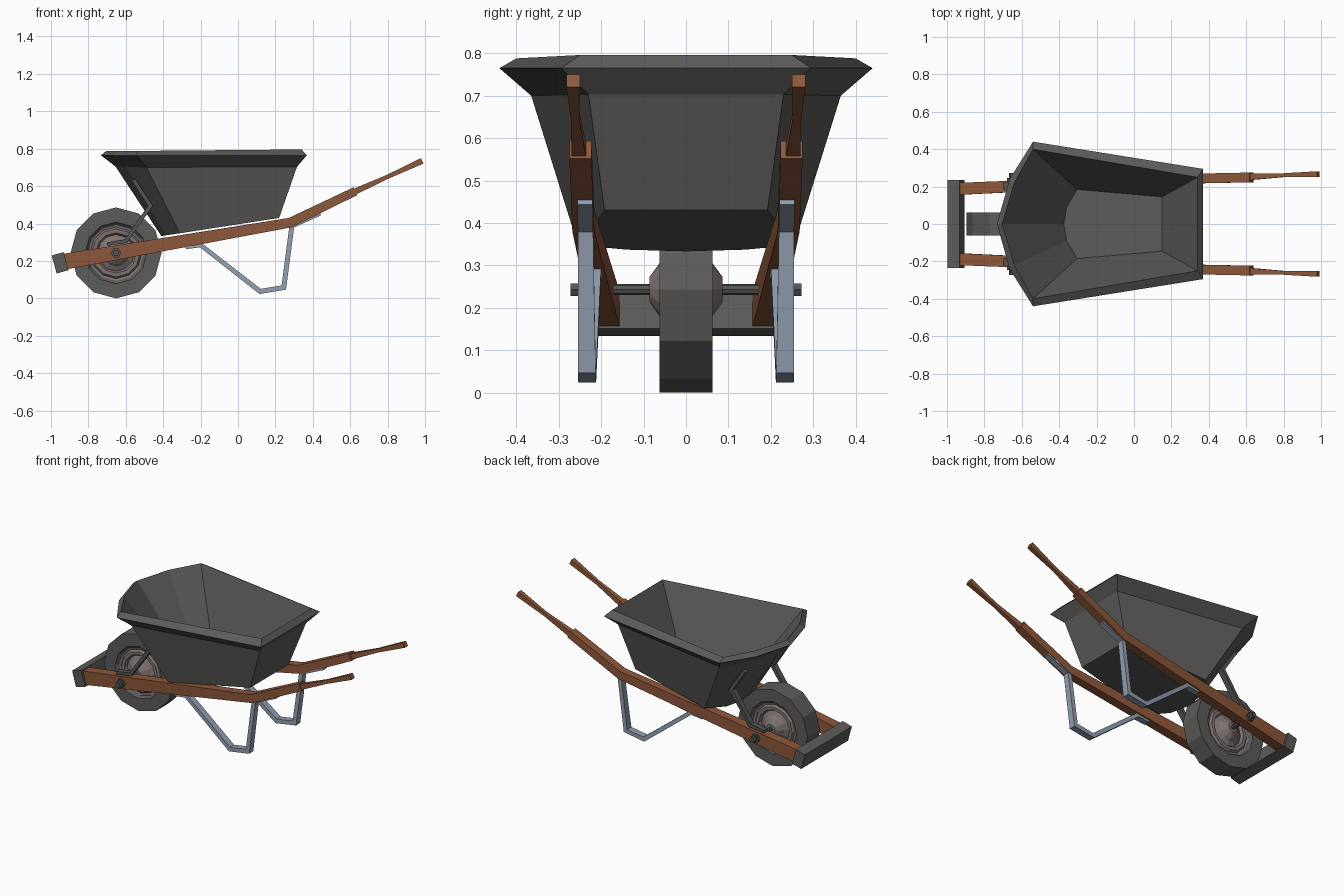
import bpy, bmesh, math
from mathutils import Vector

if "Cube" in bpy.data.objects:
    bpy.data.objects.remove(bpy.data.objects["Cube"])


def material(name, rgb):
    m = bpy.data.materials.new(name)
    m.diffuse_color = (*rgb, 1)
    m.use_nodes = True
    m.node_tree.nodes["Principled BSDF"].inputs["Base Color"].default_value = m.diffuse_color
    return m


GREY = material("dark grey tub", (0.108, 0.105, 0.102))
RUBBER = material("tyre rubber", (0.108, 0.106, 0.104))
DARK = material("dark iron", (0.09, 0.09, 0.09))
WOOD = material("brown wood", (0.27, 0.098, 0.043))
STEEL = material("blue grey steel", (0.29, 0.35, 0.44))
HUB = material("warm grey wheel rim", (0.21, 0.175, 0.165))


def finish(name, bm, mat):
    bmesh.ops.recalc_face_normals(bm, faces=bm.faces)
    me = bpy.data.meshes.new(name)
    bm.to_mesh(me)
    bm.free()
    me.materials.append(mat)
    ob = bpy.data.objects.new(name, me)
    bpy.context.collection.objects.link(ob)
    return ob


def loft(bm, rings, cap_start=True, cap_end=True):
    """Skin a list of equal closed rings of points."""
    vs = [[bm.verts.new(p) for p in r] for r in rings]
    n = len(vs[0])
    for a, b in zip(vs, vs[1:]):
        for i in range(n):
            j = (i + 1) % n
            bm.faces.new((a[i], a[j], b[j], b[i]))
    if cap_start:
        bm.faces.new(vs[0])
    if cap_end:
        bm.faces.new(vs[-1])


def bar(name, path, mat, side):
    """Mitred rectangular bar; path points are (x, y, z, width, height)."""
    rings = []
    for i, (x, y, z, w, h) in enumerate(path):
        dirs = []
        for a, b in ((i - 1, i), (i, i + 1)):
            if a >= 0 and b < len(path):
                dirs.append(Vector((path[b][0] - path[a][0], path[b][2] - path[a][2])).normalized())
        t = sum(dirs, Vector((0, 0))).normalized()
        k = h / 2 / max(t.dot(dirs[0]), 0.5)
        nx, nz = -t.y * k, t.x * k
        rings.append([(x + s * nx, side * (y + q * w / 2), z + s * nz)
                      for s, q in ((1, 1), (1, -1), (-1, -1), (-1, 1))])
    bm = bmesh.new()
    loft(bm, rings)
    return finish(name, bm, mat)


def lathe(name, profile, sides, centre, mat, closed=False, turn=0.0):
    """Revolve (radius, y) profile about the y axis."""
    rings = [[(centre[0] + r * math.sin(turn + 2 * math.pi * i / sides), y,
               centre[1] + r * math.cos(turn + 2 * math.pi * i / sides))
              for i in range(sides)] for r, y in profile]
    bm = bmesh.new()
    if closed:
        loft(bm, rings + rings[:1], False, False)
        bmesh.ops.remove_doubles(bm, verts=bm.verts, dist=1e-5)
    else:
        loft(bm, rings)
    return finish(name, bm, mat)


# Tub: half rings (front centre, front side, front corner, back corner), mirrored
tub_rings = [
    [(-.41, 0, .333), (-.385, .14, .337), (-.31, .255, .348), (.22, .192, .43)],   # underside
    [(-.655, 0, .705), (-.60, .20, .703), (-.49, .365, .70), (.315, .23, .703)],   # below lip
    [(-.733, 0, .765), (-.665, .24, .765), (-.54, .44, .765), (.368, .295, .765)], # lip edge
    [(-.705, 0, .787), (-.64, .22, .788), (-.54, .40, .788), (.34, .25, .796)],    # lip top
    [(-.375, 0, .372), (-.36, .09, .374), (-.305, .185, .38), (.15, .145, .45)],   # inner floor
]
bm = bmesh.new()
loft(bm, [r + [(x, -y, z) for x, y, z in reversed(r[1:])] for r in tub_rings])
finish("tub", bm, GREY)

# Wheel: tyre, rim with raised hub, axle
WC = (-.652, .243)
lathe("tyre", [(.15, -.045), (.165, -.062), (.243, -.062), (.243, .062), (.165, .062), (.15, .045)],
      12, WC, RUBBER, closed=True)
half = [(.155, .046), (.138, .04), (.128, .052), (.108, .052), (.098, .036), (.072, .05), (.06, .064), (.03, .086)]
lathe("wheel_rim", [(r, -y) for r, y in reversed(half)] + half, 12, WC, HUB)
lathe("axle", [(.013, -.26), (.013, .26)], 8, WC, DARK)

# Front cross board, tilted
bm = bmesh.new()
c, s = math.cos(.27), math.sin(.27)
corners = [(-.033, -.05), (.033, -.05), (.033, .05), (-.033, .05)]
loft(bm, [[(-.951 + u * c + -v * s, y, .19 + u * s + v * c) for u, v in corners] for y in (-.235, .235)])
finish("front_board", bm, GREY)

# Parts that repeat on both sides
for side, tag in ((-1, "right"), (1, "left")):
    bar("rail_" + tag, [(-.935, .188, .195, .064, .085), (.28, .242, .405, .052, .052),
                        (.628, .249, .573, .052, .046)], WOOD, side)
    bar("handle_" + tag, [(.61, .252, .564, .036, .034), (.80, .261, .65, .02, .022),
                          (.985, .266, .735, .032, .032)], WOOD, side)
    bar("leg_" + tag, [(-.28, .218, .272, .04, .018), (-.20, .22, .285, .04, .024),
                       (.118, .233, .037, .042, .026), (.245, .234, .058, .042, .026),
                       (.288, .237, .388, .036, .026), (.44, .238, .452, .036, .018)], STEEL, side)
    bar("tub_brace_" + tag, [(-.70, .203, .29, .036, .018), (-.60, .205, .306, .036, .02),
                             (-.468, .205, .495, .036, .022), (-.56, .205, .635, .036, .02)], DARK, side)
    lathe("axle_nut_" + tag, [(.028, side * .225), (.028, side * .245), (.017, side * .245), (.017, side * .272)],
          6, WC, DARK, turn=math.pi / 6)
